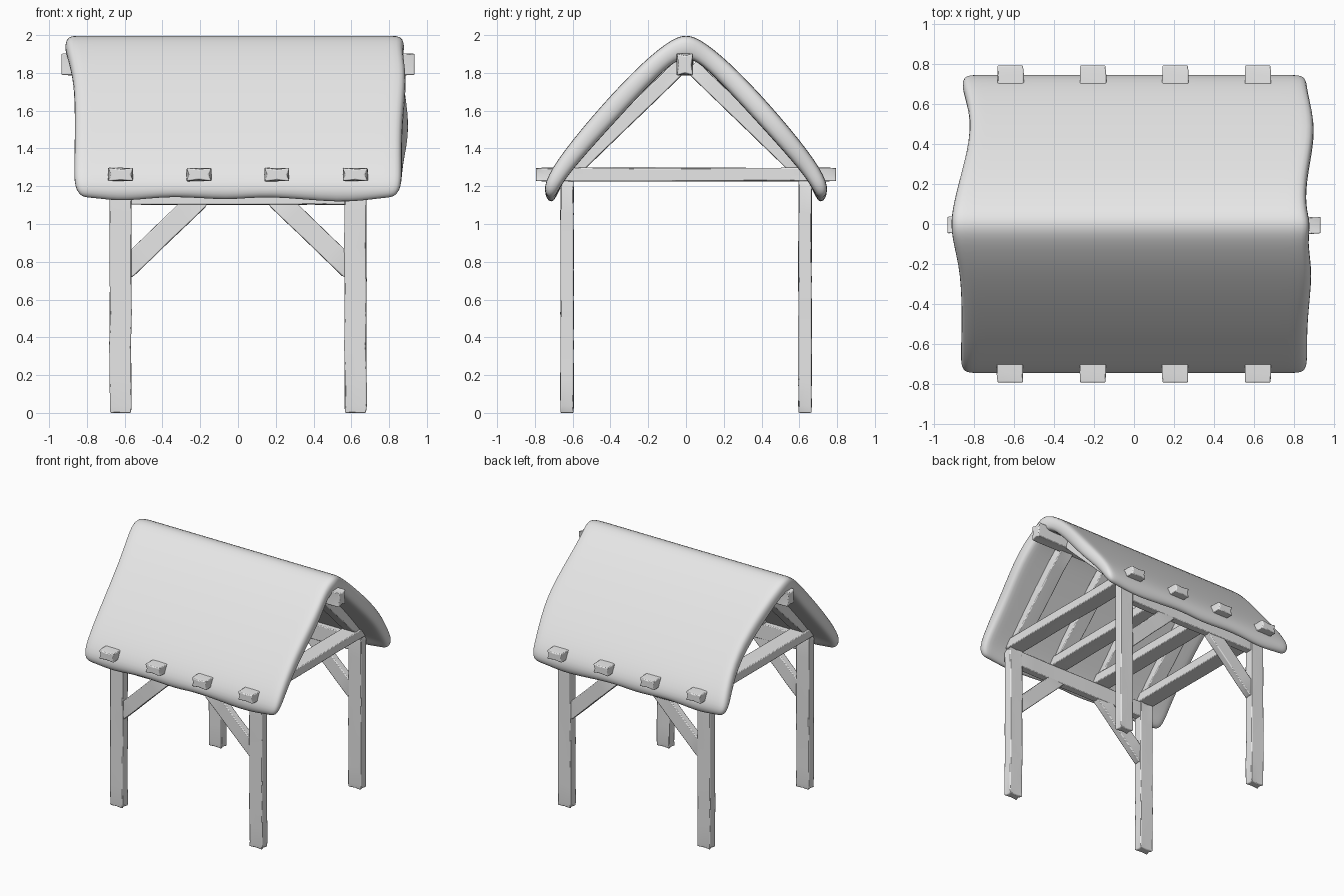
import bpy, bmesh, math, random
from mathutils import Vector

random.seed(4)
if "Cube" in bpy.data.objects:
    bpy.data.objects.remove(bpy.data.objects["Cube"], do_unlink=True)

grey = bpy.data.materials.new("light_grey")
grey.use_nodes = True
grey.diffuse_color = (0.8, 0.8, 0.8, 1)
grey.node_tree.nodes["Principled BSDF"].inputs["Base Color"].default_value = (0.8, 0.8, 0.8, 1)


def finish(name, bm, angle):
    bmesh.ops.recalc_face_normals(bm, faces=bm.faces)
    mesh = bpy.data.meshes.new(name)
    bm.to_mesh(mesh)
    bm.free()
    mesh.materials.append(grey)
    ob = bpy.data.objects.new(name, mesh)
    bpy.context.collection.objects.link(ob)
    bpy.ops.object.select_all(action='DESELECT')
    ob.select_set(True)
    bpy.context.view_layer.objects.active = ob
    bpy.ops.object.shade_smooth_by_angle(angle=math.radians(angle))
    return ob


def beam(name, start, end, side, width, depth, segments=5, wobble=0.003):
    """Hand-hewn timber: width runs along side, ends are notched and worn."""
    a, b, side = Vector(start), Vector(end), Vector(side)
    axis = (b - a).normalized()
    other = axis.cross(side).normalized()
    outline = [(-1, -1), (0, -1), (1, -1), (1, 0), (1, 1), (0, 1), (-1, 1), (-1, 0)]
    stops = [0, 0.03] + [i / segments for i in range(1, segments)] + [0.97, 1]
    bm = bmesh.new()
    rings = []
    for t in stops:
        at_end = t in (0, 1)
        sway = 0 if at_end else random.uniform(-wobble, wobble)
        ring = []
        for u, v in outline:
            pinch = 0.78 if at_end and u * v == 0 else 1
            p = a.lerp(b, t) + side * (u * pinch * width / 2 + sway)
            p += other * (v * pinch * depth / 2 + random.uniform(-wobble, wobble) / 2)
            ring.append(bm.verts.new(p))
        rings.append(ring)
    for r, s in zip(rings, rings[1:]):
        for i in range(8):
            j = (i + 1) % 8
            bm.faces.new((r[i], r[j], s[j], s[i]))
    bm.faces.new(rings[0])
    bm.faces.new(rings[-1])
    ob = finish(name, bm, 35)
    bevel = ob.modifiers.new("worn_edges", 'BEVEL')
    bevel.width, bevel.segments = 0.006, 2
    bevel.limit_method, bevel.angle_limit = 'ANGLE', math.radians(50)
    return ob


# Thatch: a closed gable profile lofted along x with uneven ends
def mirrored(half):
    return half + [(-y, z) for y, z in reversed(half[:-1])]


outer = mirrored([(-0.73, 1.105), (-0.76, 1.19), (-0.70, 1.32), (-0.5, 1.57),
                  (-0.27, 1.82), (-0.1, 1.965), (0, 2.012)])
inner = mirrored([(-0.695, 1.11), (-0.665, 1.2), (-0.6, 1.29), (-0.45, 1.46),
                  (-0.22, 1.71), (-0.08, 1.85), (0, 1.885)])
left_end = [0.83, 0.87, 0.87, 0.87, 0.90, 0.87, 0.89, 0.86, 0.87, 0.92, 0.87, 0.87, 0.83]
right_end = [0.83, 0.87, 0.87, 0.865, 0.87, 0.91, 0.92, 0.91, 0.87, 0.81, 0.85, 0.87, 0.83]
middle = [-0.6, -0.35, -0.05, 0.15, 0.55]
eave_lift = [0.03, 0.03, 0.005, 0.045, 0.01, 0.045, -0.005, 0.03, 0.03]

bm = bmesh.new()
count = len(outer)
columns = []
for c, lift in enumerate(eave_lift):
    column = []
    for layer in (outer, inner):
        row = []
        for i, (y, z) in enumerate(layer):
            xs = [-right_end[i], 0.07 - right_end[i], *middle, left_end[i] - 0.07, left_end[i]]
            raise_z = lift if i in (0, count - 1) else 0
            row.append(bm.verts.new((xs[c], y, z + raise_z)))
        column.append(row)
    columns.append(column)
for p, q in zip(columns, columns[1:]):
    for k in (0, 1):
        for i in range(count - 1):
            bm.faces.new((p[k][i], p[k][i + 1], q[k][i + 1], q[k][i]))
    for i in (0, count - 1):
        bm.faces.new((p[0][i], q[0][i], q[1][i], p[1][i]))
for col in (columns[0], columns[-1]):
    for i in range(count - 1):
        bm.faces.new((col[0][i], col[0][i + 1], col[1][i + 1], col[1][i]))
roof = finish("thatched_roof", bm, 180)
smooth = roof.modifiers.new("soft_thatch", 'SUBSURF')
smooth.levels = smooth.render_levels = 2

X, Y = (1, 0, 0), (0, 1, 0)

# Ridge beam
beam("ridge_beam", (-0.935, -0.005, 1.845), (0.935, -0.005, 1.845), Y, 0.085, 0.115, 8)

# Cross ties with a pair of rafters on each
for n, x in enumerate((-0.62, -0.207, 0.207, 0.62), 1):
    beam(f"tie_beam_{n}", (x, -0.795, 1.262), (x, 0.795, 1.262), X, 0.132, 0.07, 6)
    for label, s in (("front", -1), ("back", 1)):
        beam(f"{label}_rafter_{n}", (x, s * 0.03, 1.835), (x, s * 0.61, 1.275), X, 0.11, 0.08)

# Posts, wall plates and diagonal braces on both long sides
for label, y in (("front", -0.63), ("back", 0.63)):
    beam(f"{label}_wall_plate", (-0.66, y, 1.165), (0.66, y, 1.165), Y, 0.06, 0.125, 6)
    for side, s in (("right", -1), ("left", 1)):
        beam(f"{label}_{side}_post", (s * 0.622, y, 0), (s * 0.622, y, 1.23), X, 0.115, 0.07, 7)
        beam(f"{label}_{side}_brace", (s * 0.60, y, 0.755), (s * 0.20, y, 1.14), Y, 0.055, 0.11, 4)
